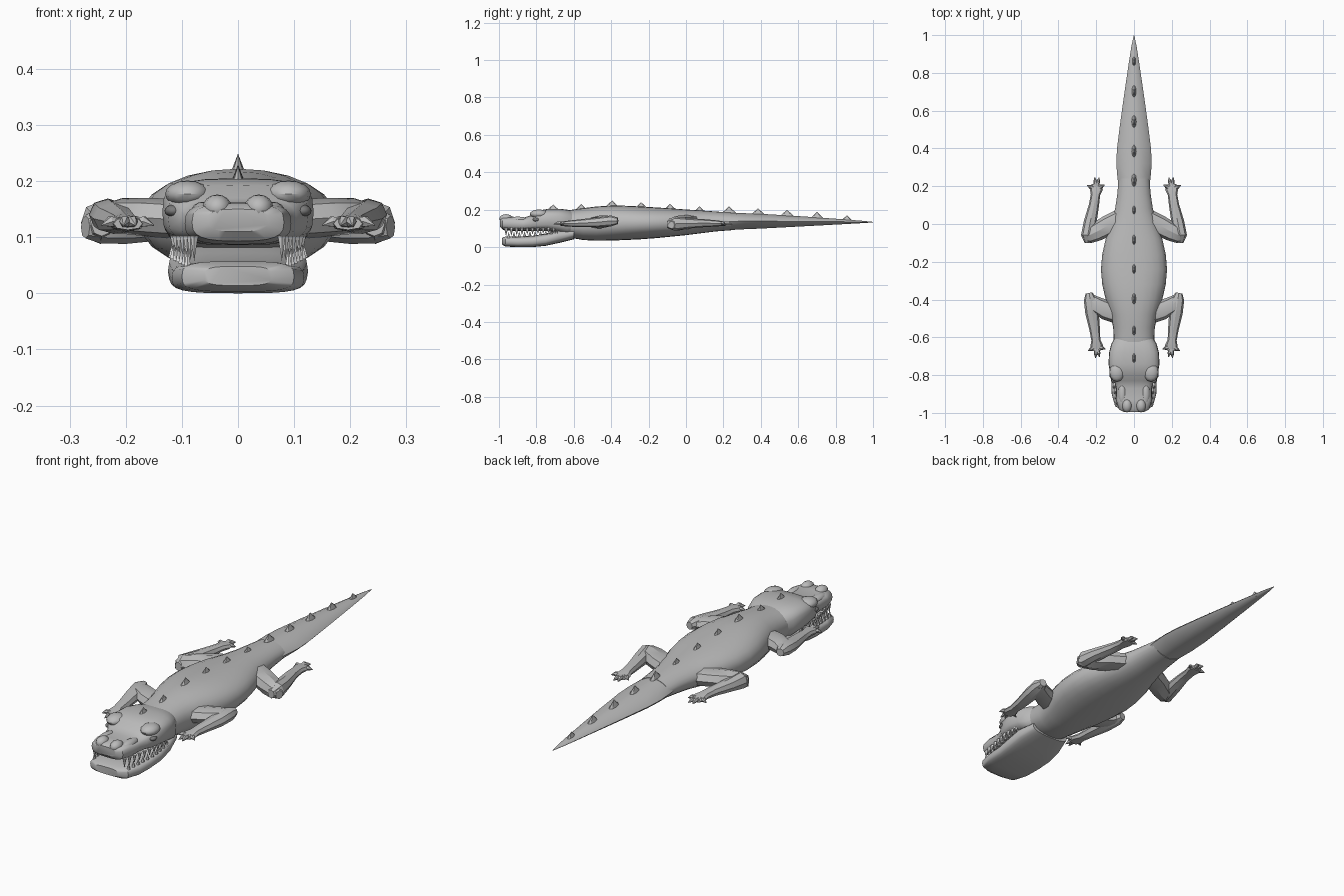
import bpy, bmesh, math
from mathutils import Vector, Matrix


def material(name, v):
    m = bpy.data.materials.new(name)
    m.diffuse_color = (v, v, v, 1)
    return m


SKIN = material("grey skin", 0.5)
TOOTH = material("white tooth", 0.9)
EYE = material("dark eye", 0.2)


def finish(bm, name, mat, mirror=False, angle=40):
    bmesh.ops.recalc_face_normals(bm, faces=bm.faces)
    me = bpy.data.meshes.new(name)
    bm.to_mesh(me)
    bm.free()
    me.materials.append(mat)
    ob = bpy.data.objects.new(name, me)
    bpy.context.collection.objects.link(ob)
    bpy.ops.object.select_all(action='DESELECT')
    ob.select_set(True)
    bpy.context.view_layer.objects.active = ob
    bpy.ops.object.shade_smooth_by_angle(angle=math.radians(angle))
    if mirror:
        ob.modifiers.new("Mirror", 'MIRROR')
    return ob


def tube(bm, stations, n=8):
    """Loft upright superellipse rings; station = (x, y, z, half width, half height, power)."""
    pts = [Vector(s[:3]) for s in stations]
    rings = []
    for i, (x, y, z, rw, rz, p) in enumerate(stations):
        t = pts[min(i + 1, len(pts) - 1)] - pts[max(i - 1, 0)]
        t.z = 0
        side = t.normalized().cross(Vector((0, 0, 1)))
        ring = []
        for k in range(n):
            a = 2 * math.pi * k / n
            c, s = math.cos(a), math.sin(a)
            u = math.copysign(abs(c) ** (2 / p), c) * rw
            v = math.copysign(abs(s) ** (2 / p), s) * rz
            ring.append(bm.verts.new(pts[i] + side * u + Vector((0, 0, v))))
        rings.append(ring)
    for a, b in zip(rings, rings[1:]):
        for k in range(n):
            bm.faces.new((a[k], a[(k + 1) % n], b[(k + 1) % n], b[k]))
    bm.faces.new(rings[0])
    bm.faces.new(rings[-1])


def loft_y(name, rows, n=24, angle=40):
    """Loft along y; row = (y, half width, bottom, top, power)."""
    bm = bmesh.new()
    tube(bm, [(0, y, (b + t) / 2, w, (t - b) / 2, p) for y, w, b, t, p in rows], n)
    return finish(bm, name, SKIN, angle=angle)


def blob(bm, loc, size):
    bmesh.ops.create_uvsphere(bm, u_segments=12, v_segments=8, radius=1,
                              matrix=Matrix.Translation(loc) @ Matrix.Diagonal((*size, 1)))


def cone(bm, loc, rx, ry, h, sides):
    """Cone with its base at loc; a negative height points it down."""
    m = Matrix.Translation(loc) @ Matrix.Diagonal((rx, ry, h, 1)) @ Matrix.Translation((0, 0, .5))
    bmesh.ops.create_cone(bm, cap_ends=True, segments=sides, radius1=1, radius2=0, depth=1, matrix=m)


# Trunk
loft_y("body", [
    (-.70, .10, .07, .19, 2.3), (-.62, .108, .05, .198, 2.3), (-.55, .11, .038, .208, 2.2),
    (-.48, .125, .034, .217, 2.2), (-.40, .15, .035, .222, 2.2), (-.32, .168, .038, .221, 2.2),
    (-.24, .175, .042, .217, 2.2), (-.16, .168, .048, .212, 2.2), (-.08, .15, .056, .207, 2.2),
    (0, .122, .064, .201, 2.1), (.08, .10, .074, .196, 2), (.16, .088, .084, .19, 2),
    (.24, .082, .09, .185, 1.8)])

# Tail with creased sides
loft_y("tail", [
    (.18, .08, .087, .187, 1.8), (.25, .088, .092, .184, 1.6), (.32, .094, .096, .181, 1.5),
    (.40, .09, .099, .178, 1.5), (.55, .071, .107, .169, 1.5), (.70, .05, .115, .159, 1.5),
    (.85, .028, .123, .148, 1.5), (.94, .014, .128, .141, 1.5), (1.0, .001, .132, .135, 2)],
    n=12, angle=25)

# Head and upper jaw
loft_y("upper_head", [
    (-.995, .055, .11, .15, 3), (-.98, .082, .093, .16, 3), (-.93, .095, .087, .163, 3),
    (-.87, .094, .087, .157, 3), (-.83, .105, .087, .17, 3), (-.80, .125, .086, .193, 3.2),
    (-.74, .135, .085, .204, 3.2), (-.68, .132, .075, .205, 3.2), (-.635, .12, .06, .2, 3),
    (-.60, .10, .065, .19, 2.5)])

# Lower jaw
loft_y("lower_jaw", [
    (-.985, .06, .014, .048, 3.5), (-.965, .10, .003, .057, 3.5), (-.90, .118, 0, .056, 3.5),
    (-.82, .121, 0, .06, 3.5), (-.75, .125, .007, .072, 3.5), (-.68, .122, .022, .092, 3.2),
    (-.60, .10, .042, .10, 2.5)])

# Nostrils and brow ridges
bm = bmesh.new()
blob(bm, (.037, -.962, .152), (.026, .036, .024))
blob(bm, (.062, -.90, .145), (.022, .06, .018))
finish(bm, "nostrils", SKIN, True)
bm = bmesh.new()
blob(bm, (.09, -.785, .177), (.04, .05, .024))
finish(bm, "brow_ridges", SKIN, True)

# Eyes
bm = bmesh.new()
blob(bm, (.115, -.80, .147), (.016, .02, .011))
finish(bm, "eyes", EYE, True)

# Teeth in both jaws
bm = bmesh.new()
for i in range(10):
    f = i / 9
    y = -.962 + .255 * f
    x = .078 + .036 * min(1, f * 1.6)
    size = 1 - .45 * f
    cone(bm, (x, y, .102), .008, .011, -.045 * size, 6)
    cone(bm, (x + .012 * (1 - f), y + .014, .048 + .024 * f), .007, .009, .034 * size, 6)
finish(bm, "teeth", TOOTH, True, 30)

# Row of fins down the back: (y, tip height)
bm = bmesh.new()
for y, tip in [(-.71, .228), (-.56, .23), (-.395, .249), (-.24, .24), (-.085, .231), (.072, .218),
               (.23, .218), (.385, .208), (.54, .2), (.70, .188), (.86, .17)]:
    cone(bm, (0, y, tip - .042), .016, .045, .042, 8)
finish(bm, "back_fins", SKIN, angle=30)


def claws(bm, x, y, z, tips):
    for tx, ty in tips:
        mx, my = (x + 2 * tx) / 3, (y + 2 * ty) / 3
        tube(bm, [(x, y, z, .012, .011, 2), (mx, my, z + .003, .01, .01, 2),
                  (tx, ty, z - .004, .001, .001, 2)], 6)


# Front legs, forearms pointing forward
bm = bmesh.new()
tube(bm, [(.08, -.475, .13, .055, .035, 2.2), (.15, -.455, .135, .052, .035, 2.2),
          (.205, -.425, .138, .045, .032, 2.2), (.245, -.385, .138, .022, .02, 2.2)])
tube(bm, [(.238, -.365, .14, .018, .018, 2.2), (.232, -.40, .14, .034, .029, 2.2),
          (.222, -.47, .133, .036, .027, 2.2), (.208, -.56, .128, .028, .021, 2.2),
          (.202, -.615, .126, .024, .017, 2.2), (.198, -.645, .125, .034, .014, 2.2),
          (.196, -.67, .124, .026, .011, 2.2)])
claws(bm, .198, -.645, .125, [(.150, -.663), (.182, -.705), (.204, -.71), (.244, -.672)])
finish(bm, "front_legs", SKIN, True, 30)

# Rear legs, shins pointing backward
bm = bmesh.new()
tube(bm, [(.07, .02, .135, .06, .038, 2.2), (.14, -.01, .132, .055, .038, 2.2),
          (.20, -.042, .128, .05, .04, 2.2), (.245, -.065, .125, .04, .036, 2.2),
          (.272, -.078, .118, .018, .02, 2.2)])
tube(bm, [(.243, -.10, .122, .018, .02, 2.2), (.245, -.06, .126, .035, .038, 2.2),
          (.232, .01, .127, .034, .028, 2.2), (.212, .10, .128, .027, .021, 2.2),
          (.204, .155, .127, .025, .017, 2.2), (.2, .185, .126, .035, .014, 2.2),
          (.198, .21, .125, .026, .011, 2.2)])
claws(bm, .2, .185, .126, [(.155, .207), (.184, .247), (.208, .248), (.25, .205)])
finish(bm, "rear_legs", SKIN, True, 30)
